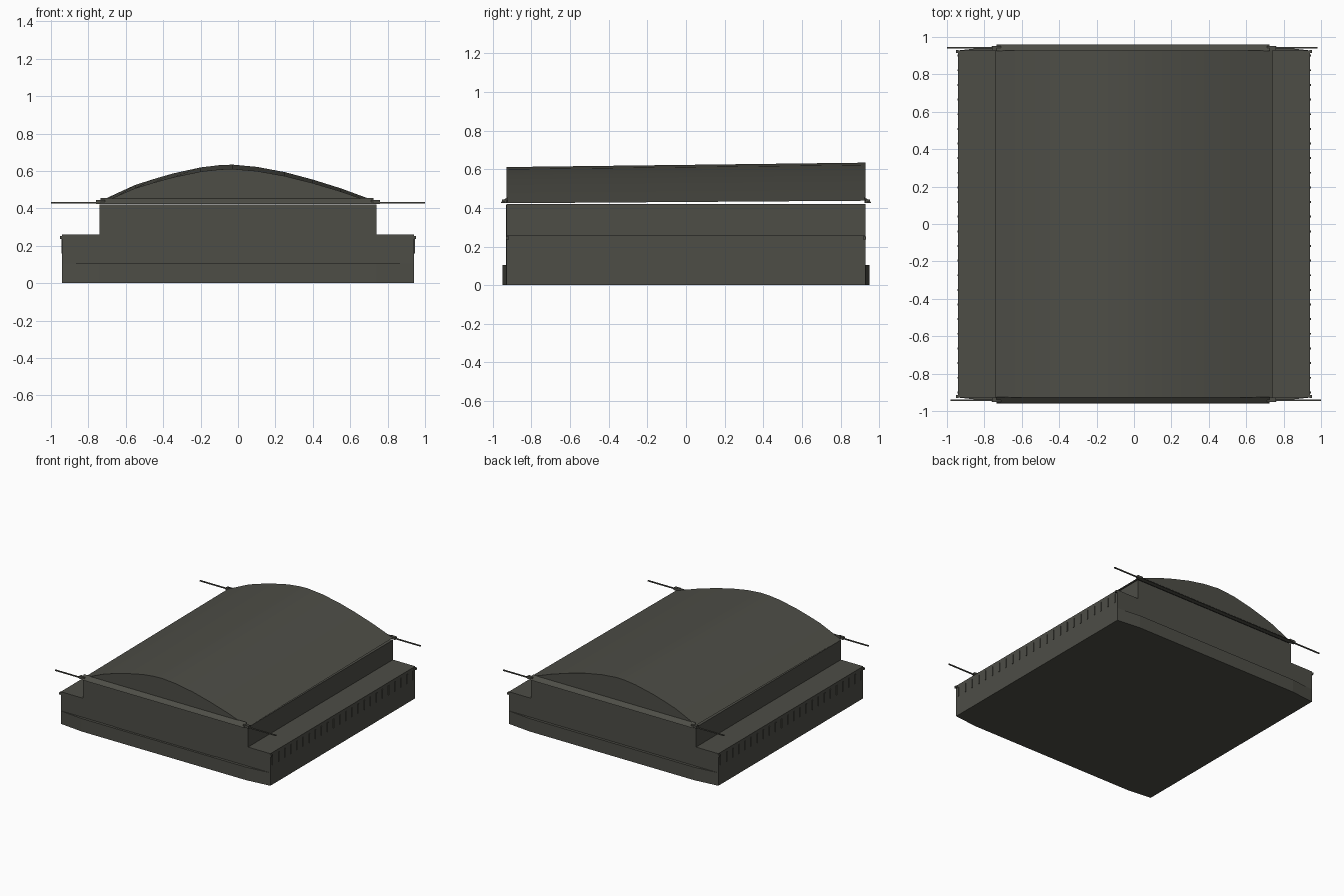
import bpy, bmesh, math
from mathutils import Matrix

if "Cube" in bpy.data.objects:
    bpy.data.objects.remove(bpy.data.objects["Cube"])

mat = bpy.data.materials.new("dark olive grey")
mat.diffuse_color = (0.075, 0.075, 0.062, 1)
mat.use_nodes = True
mat.node_tree.nodes["Principled BSDF"].inputs["Base Color"].default_value = mat.diffuse_color


def finish(name, bm):
    bmesh.ops.recalc_face_normals(bm, faces=bm.faces)
    me = bpy.data.meshes.new(name)
    bm.to_mesh(me)
    bm.free()
    me.materials.append(mat)
    ob = bpy.data.objects.new(name, me)
    bpy.context.collection.objects.link(ob)
    return ob


def add_box(bm, x0, x1, y0, y1, z0, z1):
    m = Matrix.Translation(((x0 + x1) / 2, (y0 + y1) / 2, (z0 + z1) / 2))
    bmesh.ops.create_cube(bm, size=1, matrix=m @ Matrix.Diagonal((x1 - x0, y1 - y0, z1 - z0, 1)))


def box(name, *dims):
    bm = bmesh.new()
    add_box(bm, *dims)
    return finish(name, bm)


def loft(name, a, b):
    """Solid between two matching closed outlines."""
    bm = bmesh.new()
    va, vb = [bm.verts.new(p) for p in a], [bm.verts.new(p) for p in b]
    bm.faces.new(va)
    bm.faces.new(vb)
    for i in range(len(a)):
        j = (i + 1) % len(a)
        bm.faces.new((va[i], va[j], vb[j], vb[i]))
    return finish(name, bm)


# plinth with slightly tapered corners
plan = [(-.94, -.928), (-.74, -.95), (.74, -.95), (.94, -.928),
        (.94, .928), (.74, .95), (-.74, .95), (-.94, .928)]
loft("plinth", [(x, y, 0) for x, y in plan], [(x, y, .105) for x, y in plan])

# stepped body
box("lower_body", -.94, .94, -.928, .928, .105, .26)
box("upper_body", -.74, .74, -.928, .928, .26, .42)
box("front_panel", -.45, .445, -.932, -.928, .105, .415)

# arched roof, rising a little toward the back
arch = [(-.74, 0), (-.64, .047), (-.55, .088), (-.45, .12), (-.35, .149), (-.2, .182),
        (-.1, .194), (-.03, .197), (.1, .185), (.25, .157), (.4, .117), (.55, .07), (.74, 0)]
roof = loft("arched_roof", [(x, -.928, .424 + z * .95) for x, z in arch],
            [(x, .928, .437 + z) for x, z in arch])
bpy.context.view_layer.objects.active = roof
roof.select_set(True)
bpy.ops.object.shade_smooth_by_angle(angle=math.radians(30))

for s, side in ((-1, "front"), (1, "back")):
    # sloping fascia strip
    prof = [(.96, .424), (.955, .432), (.925, .456), (.925, .424)]
    loft(side + "_fascia", [(-.735, s * y, z) for y, z in prof], [(.725, s * y, z) for y, z in prof])
    # long thin pole with a collar at each end of the fascia
    shift = -s * .01
    box(side + "_pole", -.99 + shift, .99 + shift, s * .942 - .004, s * .942 + .004, .425, .434)
    bm = bmesh.new()
    for x in (-.735, .735):
        add_box(bm, x - .025, x + .025, s * .94 - .012, s * .94 + .012, .424, .444)
    finish(side + "_pole_collars", bm)

# row of short vertical bars and end knobs along both sides
for s, side in ((-1, "left"), (1, "right")):
    bm = bmesh.new()
    for i in range(24):
        y = -.9 + i * 1.8 / 23
        add_box(bm, s * .942 - .003, s * .942 + .003, y - .005, y + .005, .16, .235)
    finish(side + "_side_bars", bm)
    bm = bmesh.new()
    for y in (-.923, .923):
        add_box(bm, s * .945 - .008, s * .945 + .008, y - .008, y + .008, .236, .252)
    finish(side + "_corner_knobs", bm)
